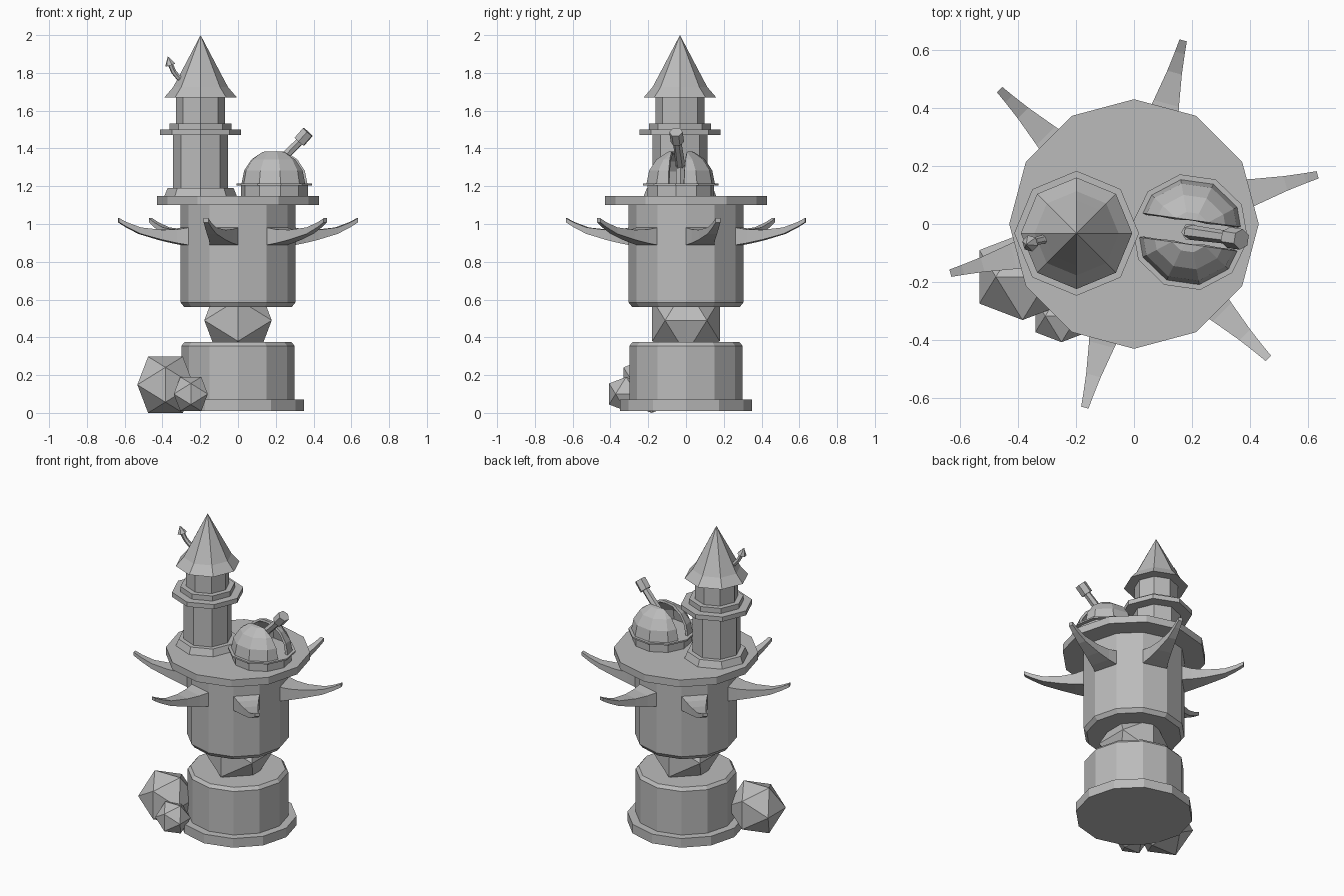
import bpy, bmesh
from math import sin, cos, pi, radians
from mathutils import Vector, Matrix

if "Cube" in bpy.data.objects:
    bpy.data.objects.remove(bpy.data.objects["Cube"])

GREY = (0.5, 0.5, 0.5, 1)
stone = bpy.data.materials.new("stone_grey")
stone.use_nodes = True
stone.diffuse_color = GREY
stone.node_tree.nodes["Principled BSDF"].inputs["Base Color"].default_value = GREY


def finish(name, bm):
    bmesh.ops.recalc_face_normals(bm, faces=bm.faces)
    mesh = bpy.data.meshes.new(name)
    bm.to_mesh(mesh)
    bm.free()
    mesh.materials.append(stone)
    ob = bpy.data.objects.new(name, mesh)
    bpy.context.collection.objects.link(ob)
    return ob


def skin(bm, rings, cap_start=True, cap_end=True):
    """Bridge rings of points; a ring of one point is a pole."""
    rows = [[bm.verts.new(p) for p in ring] for ring in rings]
    for a, b in zip(rows, rows[1:]):
        n = max(len(a), len(b))
        for i in range(n):
            j = (i + 1) % n
            if len(b) == 1:
                bm.faces.new((a[i], a[j], b[0]))
            else:
                bm.faces.new((a[i], a[j], b[j], b[i]))
    if cap_start:
        bm.faces.new(rows[0])
    if cap_end and len(rows[-1]) > 1:
        bm.faces.new(rows[-1])


def lathe_mesh(profile, sides, centre=(0, 0), turn=0, **caps):
    bm = bmesh.new()
    rings = []
    for r, z in profile:
        n = sides if r > 0 else 1
        rings.append([(centre[0] + r * cos(turn + 2 * pi * i / n),
                       centre[1] + r * sin(turn + 2 * pi * i / n), z) for i in range(n)])
    skin(bm, rings, **caps)
    return bm


def lathe(name, profile, sides, centre=(0, 0), turn=0):
    return finish(name, lathe_mesh(profile, sides, centre, turn))


def pipe(name, stations, sides=6):
    """Tube through (point, radius) stations."""
    bm = bmesh.new()
    points = [Vector(p) for p, r in stations]
    rings = []
    for i, (p, r) in enumerate(stations):
        along = points[min(i + 1, len(points) - 1)] - points[max(i - 1, 0)]
        q = along.to_track_quat('Z', 'Y')
        n = sides if r > 0 else 1
        rings.append([points[i] + q @ Vector((r * cos(2 * pi * k / n), r * sin(2 * pi * k / n), 0))
                      for k in range(n)])
    skin(bm, rings)
    return finish(name, bm)


def icosahedron(name, centre, radius):
    """Twenty-sided rock standing on an edge."""
    bm = bmesh.new()
    a, b = 0.526 * radius, 0.851 * radius
    for s in (-a, a):
        for t in (-b, b):
            for p in ((s, 0, t), (0, t, s), (t, s, 0)):
                bm.verts.new(Vector(centre) + Vector(p))
    bmesh.ops.convex_hull(bm, input=bm.verts)
    return finish(name, bm)


# Foot, floating core, main drum and deck
lathe("foot_rim", [(0.35, 0.01), (0.35, 0.07)], 12)
lathe("foot_drum", [(0.3, 0.03), (0.3, 0.355), (0.283, 0.375)], 12)
icosahedron("core_crystal", (0, 0, 0.49), 0.21)
lathe("main_drum", [(0.285, 0.56), (0.304, 0.585), (0.304, 1.12)], 12)
lathe("deck", [(0.43, 1.1), (0.43, 1.147)], 12)

# Rocks beside the foot
icosahedron("large_rock", (-0.384, -0.182, 0.149), 0.175)
icosahedron("small_rock", (-0.25, -0.317, 0.1), 0.106)

# Upswept horns around the drum: radius, height, width, thickness
HORN = [(0.27, 0.935, 0.17, 0.1), (0.35, 0.935, 0.125, 0.072), (0.43, 0.943, 0.09, 0.052),
        (0.54, 0.965, 0.052, 0.034), (0.61, 0.995, 0.035, 0.026), (0.655, 1.02, 0.026, 0.022)]
for k in range(6):
    bm = bmesh.new()
    skin(bm, [[(r, -w / 2, z - h / 2), (r, w / 2, z - h / 2), (r, w / 2, z + h / 2), (r, -w / 2, z + h / 2)]
              for r, z, w, h in HORN])
    bm.transform(Matrix.Rotation(radians(15 + 60 * k), 4, 'Z'))
    finish(f"horn_{k + 1}", bm)

# Watch tower
TOWER = (-0.198, -0.032)
lathe("tower_plinth", [(0.195, 1.14), (0.175, 1.19)], 8, TOWER)
lathe("tower_shaft", [(0.145, 1.16), (0.145, 1.48)], 8, TOWER)
lathe("tower_balcony", [(0.215, 1.47), (0.215, 1.5)], 8, TOWER)
lathe("tower_collar", [(0.164, 1.49), (0.164, 1.533)], 8, TOWER)
lathe("tower_upper_shaft", [(0.13, 1.51), (0.13, 1.69)], 8, TOWER)
lathe("tower_roof", [(0.192, 1.67), (0.145, 1.725), (0.113, 1.785), (0, 2)], 8, TOWER)

# Bent chimney with a pointed cap
pipe("chimney_pipe", [((-0.27, -0.045, 1.755), 0.015), ((-0.315, -0.053, 1.775), 0.015),
                      ((-0.34, -0.06, 1.805), 0.014), ((-0.36, -0.068, 1.85), 0.014)])
pipe("chimney_cap", [((-0.358, -0.067, 1.842), 0.029), ((-0.372, -0.071, 1.888), 0)])

# Observatory: drum, rim and slit dome
DOME = (0.193, -0.028)
TILT = radians(-8)
lathe("observatory_drum", [(0.178, 1.14), (0.178, 1.207)], 10, DOME, TILT)
lathe("observatory_rim", [(0.202, 1.204), (0.202, 1.214)], 10, DOME, TILT)
RADIUS, STEPS = 0.184, 4
arc = [(RADIUS * cos(pi / 2 * i / STEPS), 1.212 + RADIUS * sin(pi / 2 * i / STEPS)) for i in range(STEPS)]
for side, label in ((1, "back"), (-1, "front")):
    bm = lathe_mesh(arc + [(0, 1.212 + 0.178)], 10, DOME, TILT, cap_start=False)
    normal = Vector((-sin(TILT), cos(TILT), 0)) * side
    bmesh.ops.bisect_plane(bm, geom=bm.verts[:] + bm.edges[:] + bm.faces[:],
                           plane_co=Vector((*DOME, 1.2)) + normal * 0.042,
                           plane_no=normal, clear_inner=True)
    shell = finish(f"dome_{label}_shell", bm)
    # Orient the open shell outwards before thickening
    mesh = shell.data
    top = max(mesh.polygons, key=lambda f: f.center.z)
    if top.normal.z < 0:
        mesh.flip_normals()
    wall = shell.modifiers.new("wall", 'SOLIDIFY')
    wall.thickness = 0.015

# Telescope
pipe("telescope_tube", [((0.19, -0.028, 1.3), 0.026), ((0.335, -0.048, 1.446), 0.022)])
pipe("telescope_head", [((0.325, -0.046, 1.436), 0.036), ((0.37, -0.053, 1.487), 0.036)])
lathe("telescope_stand", [(0.03, 1.2), (0.03, 1.31)], 6, DOME)
